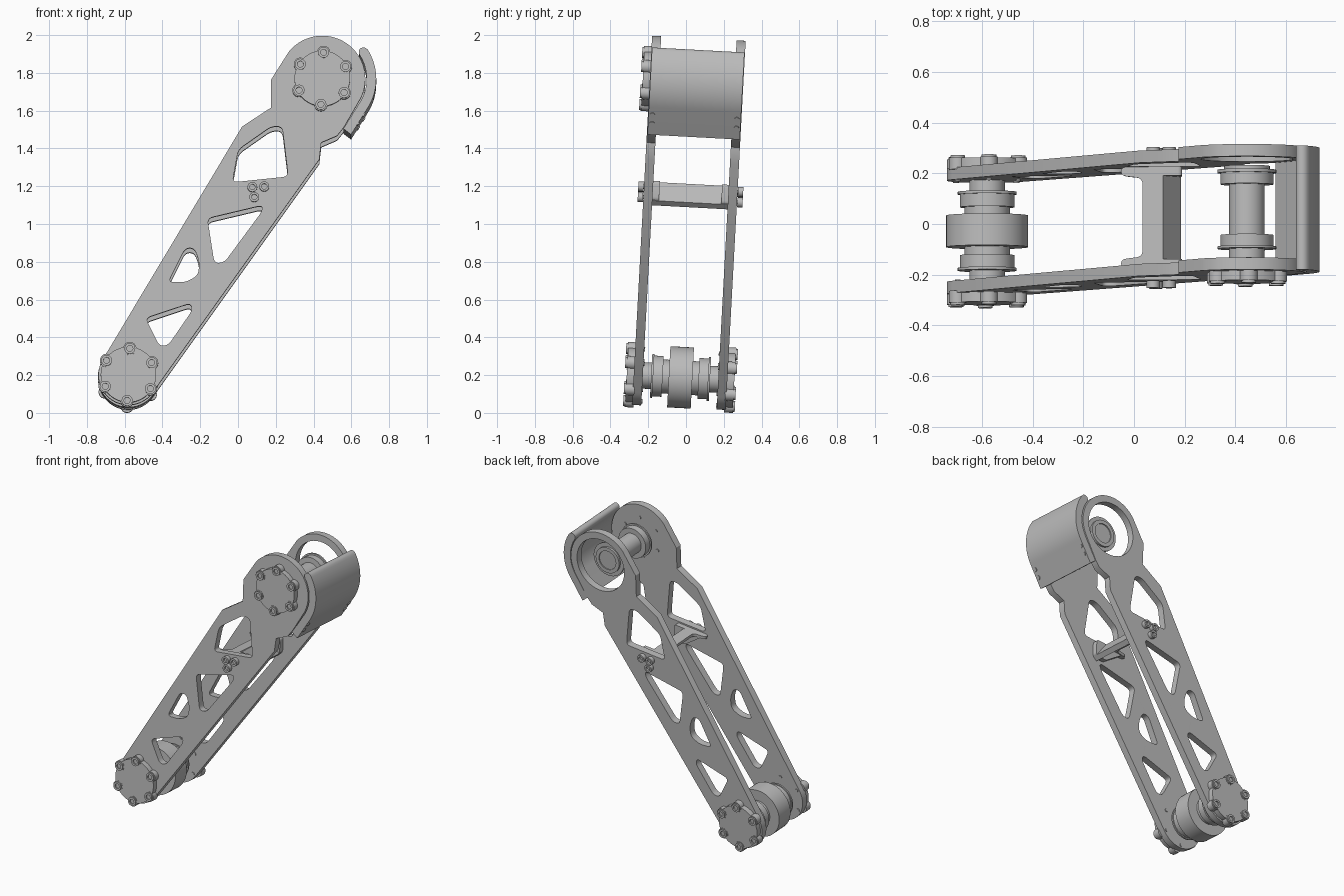
import bpy, bmesh
from math import sin, cos, radians, pi
from mathutils import Matrix, Vector

old = bpy.data.objects.get("Cube")
if old:
    bpy.data.objects.remove(old)

grey = bpy.data.materials.new("machined grey")
grey.use_nodes = True
COLOR = (0.5, 0.5, 0.5, 1)
grey.diffuse_color = COLOR
grey.node_tree.nodes["Principled BSDF"].inputs["Base Color"].default_value = COLOR

# The whole arm leans slightly about the x axis
LEAN = Matrix.Translation((0, -0.039, 0)) @ Matrix.Rotation(radians(-3.1), 4, 'X')
UPRIGHT = Matrix.Rotation(pi / 2, 4, 'X')
LOW, HIGH = Vector((-0.58, 0.188)), Vector((0.446, 1.758))
parts = []


def add(name, mesh, matrix):
    mesh.transform(LEAN @ matrix)
    mesh.materials.clear()
    mesh.materials.append(grey)
    ob = bpy.data.objects.new(name, mesh)
    bpy.context.collection.objects.link(ob)
    parts.append(ob)
    return ob


def arc(c, r, a, b, n=32):
    return [(c[0] + r * cos(radians(a + (b - a) * i / n)),
             c[1] + r * sin(radians(a + (b - a) * i / n))) for i in range(n + 1)]


def rounded(pts, r=0.03, n=5):
    """Replace each corner with a short curve."""
    out = []
    pts = [Vector(p) for p in pts]
    for i, p in enumerate(pts):
        a, b = pts[i - 1] - p, pts[(i + 1) % len(pts)] - p
        a = p + a.normalized() * min(r, a.length * 0.45)
        b = p + b.normalized() * min(r, b.length * 0.45)
        for k in range(n + 1):
            t = k / n
            out.append(tuple(a * (1 - t) ** 2 + p * 2 * t * (1 - t) + b * t * t))
    return out


def prism(name, loops, lo, hi, matrix=UPRIGHT):
    """Filled outline with holes; upright ones span lo..hi along y."""
    cu = bpy.data.curves.new(name, 'CURVE')
    cu.dimensions, cu.fill_mode = '2D', 'BOTH'
    cu.extrude = (hi - lo) / 2
    for pts in loops:
        sp = cu.splines.new('POLY')
        sp.points.add(len(pts) - 1)
        for q, p in zip(sp.points, pts):
            q.co = (p[0], p[1], 0, 1)
        sp.use_cyclic_u = True
    tmp = bpy.data.objects.new(name + "_outline", cu)
    bpy.context.collection.objects.link(tmp)
    dg = bpy.context.evaluated_depsgraph_get()
    mesh = bpy.data.meshes.new_from_object(tmp.evaluated_get(dg))
    bpy.data.objects.remove(tmp)
    bm = bmesh.new()
    bm.from_mesh(mesh)
    bmesh.ops.remove_doubles(bm, verts=bm.verts, dist=1e-5)
    bmesh.ops.recalc_face_normals(bm, faces=bm.faces)
    bm.to_mesh(mesh)
    bm.free()
    mid = (lo + hi) / 2
    shift = Matrix.Translation((0, mid, 0)) if matrix is UPRIGHT else Matrix()
    return add(name, mesh, shift @ matrix)


def lathe(name, profile, center, side=1, steps=32, turn=Matrix()):
    """Spin (radius, y) points around a y axis through center (x, z)."""
    bm = bmesh.new()
    vs = [bm.verts.new((r, y * side, 0)) for r, y in profile]
    es = [bm.edges.new(e) for e in zip(vs, vs[1:])]
    bmesh.ops.spin(bm, geom=vs + es, cent=(0, 0, 0), axis=(0, 1, 0),
                   angle=2 * pi, steps=steps)
    bmesh.ops.remove_doubles(bm, verts=bm.verts, dist=1e-5)
    bmesh.ops.recalc_face_normals(bm, faces=bm.faces)
    mesh = bpy.data.meshes.new(name)
    bm.to_mesh(mesh)
    bm.free()
    return add(name, mesh, Matrix.Translation((center[0], 0, center[1])) @ turn)


def bolt(name, center, side, r, top):
    lathe(name, [(0, 0.195), (0.4 * r, 0.195), (0.4 * r, 0.25), (r, 0.25), (r, top),
                 (r * 0.55, top), (r * 0.55, top - 0.015), (0, top - 0.015)],
          center, side, 20)


# Side plates with lightening holes
outline = (arc(LOW, 0.159, 149, 325)
           + [(0.43, 1.33), (0.441, 1.42), (0.525, 1.456), (0.56, 1.5)]
           + arc(HIGH, 0.228, -32, 141, 48)
           + [(0.176, 1.755), (0.176, 1.606), (0.022, 1.505)])
holes = [rounded(h) for h in (
    [(-.03, 1.209), (.002, 1.383), (.176, 1.505), (.234, 1.505), (.266, 1.24)],
    [(-.162, 1.018), (.129, 1.087), (.125, 1.052), (-.072, .785), (-.125, .78)],
    [(-.369, .68), (-.279, .86), (-.231, .86), (-.205, .79), (-.21, .717), (-.274, .68)],
    [(-.49, .489), (-.252, .568), (-.242, .531), (-.369, .346), (-.416, .341)])]
prism("front_plate", [outline] + holes, -0.248, -0.2)
prism("back_plate", [outline] + holes + [arc(HIGH, 0.182, 0, 352.5, 47)], 0.2, 0.248)

# Scalloped bearing caps with bolts
for label, c, side in (("lower_front", LOW, -1), ("lower_back", LOW, 1),
                       ("upper_front", HIGH, -1)):
    lathe(label + "_cap", [(0, 0.24), (0.147, 0.24), (0.147, 0.285), (0, 0.285)],
          c, side, 48)
    for x, z in arc(c, 0.138, 87, 387, 5):
        lathe(label + "_cap_lobe", [(0, 0.24), (0.035, 0.24), (0.035, 0.287), (0, 0.287)],
              (x, z), side, 24)
        bolt(label + "_cap_bolt", (x, z), side, 0.029, 0.296)

# Lower axle with wheel, stepped bearings and flanges
half = [(0.162, 0.0625), (0.09, 0.0625), (0.09, 0.095), (0.108, 0.095), (0.108, 0.145),
        (0.116, 0.145), (0.116, 0.156), (0.07, 0.156), (0.07, 0.205), (0, 0.205)]
lathe("lower_axle", [(r, -y) for r, y in reversed(half)] + half, LOW, 1, 48)

# Upper axle, free at the back
lathe("upper_axle", [(0, -0.205), (0.07, -0.205), (0.07, -0.155), (0.116, -0.155),
                     (0.116, -0.145), (0.105, -0.145), (0.105, -0.1), (0.07, -0.1),
                     (0.07, 0.1), (0.105, 0.1), (0.105, 0.145), (0.116, 0.145),
                     (0.116, 0.158), (0.09, 0.158), (0.09, 0.173), (0.065, 0.173),
                     (0.065, 0.166), (0, 0.166)], HIGH, 1, 48)

# Curved guard around the head
n = Vector((cos(radians(-32)), sin(radians(-32))))
down = Vector((n.y, -n.x))
tip = arc(HIGH + Vector((cos(radians(33)), sin(radians(33)))) * 0.26, 0.025, 33, 213, 8)
guard = (arc(HIGH, 0.235, 33, -32, 24)
         + [tuple(HIGH + n * 0.235 + down * 0.165), tuple(HIGH + n * 0.286 + down * 0.17)]
         + arc(HIGH, 0.286, -32, 33, 24) + tip[1:-1])
prism("head_guard", [guard], -0.245, 0.245)
for side in (-1, 1):
    for t in (0.045, 0.1):
        p = HIGH + n * 0.284 + down * t
        turn = Matrix.Translation((0, 0.224 * side, 0)) @ \
            Vector((0, 1, 0)).rotation_difference(Vector((n.x, 0, n.y))).to_matrix().to_4x4()
        lathe("guard_screw", [(0, 0), (0.014, 0), (0.014, 0.007), (0, 0.007)],
              p, 1, 16, turn)

# Cross brace: flared top, slanted web, end feet and bolts
plan = rounded([(-.05, -.2), (.11, -.2), (.11, .2), (-.05, .2),
                (-.05, .165), (.035, .155), (.035, -.155), (-.05, -.165)], 0.025)
prism("brace_top", [plan], -0.01, 0.01,
      Matrix.Translation((0, 0, 1.192)) @ Matrix.Rotation(radians(-6), 4, 'Y'))
prism("brace_web", [[(.09, 1.21), (.115, 1.212), (.185, 1.115), (.16, 1.09), (.09, 1.185)]],
      -0.2, 0.2)
for side in (-1, 1):
    foot = rounded([(-.04, 1.198), (.19, 1.222), (.19, 1.115), (.11, 1.1)], 0.02)
    prism("brace_foot", [foot], min(side * .165, side * .2), max(side * .165, side * .2))
    for c in ((.076, 1.183), (.139, 1.186), (.086, 1.13)):
        bolt("brace_bolt", c, side, 0.026, 0.278)

# Smooth round surfaces, keep hard edges
bpy.ops.object.select_all(action='DESELECT')
for ob in parts:
    ob.select_set(True)
bpy.context.view_layer.objects.active = parts[0]
bpy.ops.object.shade_smooth_by_angle(angle=radians(30))
